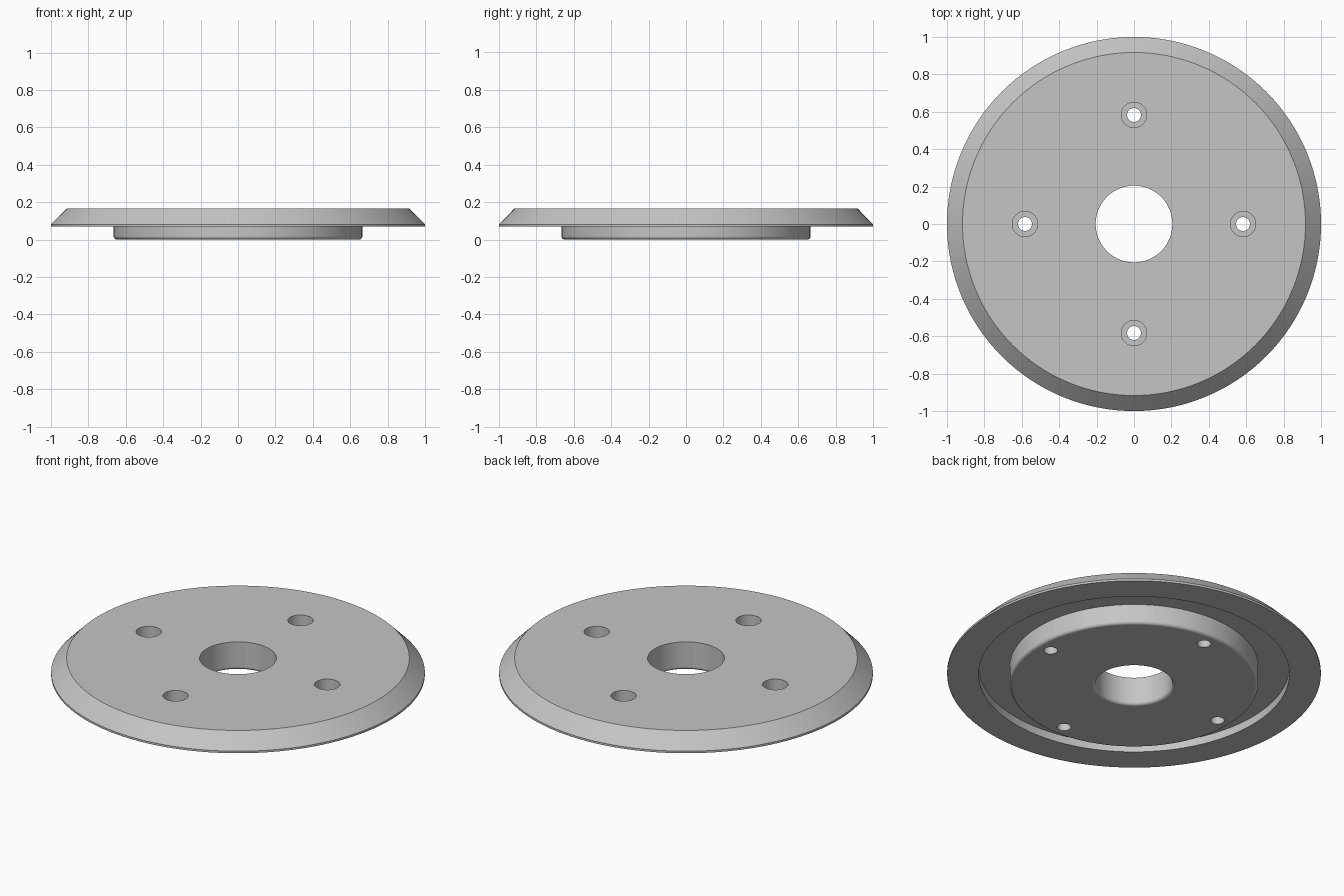
import bpy
import bmesh
from math import pi, sin, cos

cube = bpy.data.objects.get("Cube")
if cube:
    bpy.data.objects.remove(cube, do_unlink=True)

grey = bpy.data.materials.new("plain grey")
grey.use_nodes = True
colour = (0.56, 0.56, 0.56, 1)
grey.diffuse_color = colour
grey.node_tree.nodes["Principled BSDF"].inputs["Base Color"].default_value = colour


def lathe(name, profile, steps, closed=True):
    """Turn a profile of (radius, height) points around the z axis."""
    bm = bmesh.new()
    verts = [bm.verts.new((r, 0, z)) for r, z in profile]
    edges = [bm.edges.new(pair) for pair in zip(verts, verts[1:])]
    if closed:
        edges.append(bm.edges.new((verts[-1], verts[0])))
    bmesh.ops.spin(bm, geom=verts + edges, cent=(0, 0, 0), axis=(0, 0, 1),
                   angle=2 * pi, steps=steps)
    bmesh.ops.remove_doubles(bm, verts=bm.verts, dist=0.0001)
    bmesh.ops.recalc_face_normals(bm, faces=bm.faces)
    mesh = bpy.data.meshes.new(name)
    bm.to_mesh(mesh)
    bm.free()
    mesh.materials.append(grey)
    obj = bpy.data.objects.new(name, mesh)
    bpy.context.collection.objects.link(obj)
    return obj


def fillet(r, z, size, start, steps=6):
    """Quarter circle of profile points, starting at the given angle."""
    angles = [start + pi / 2 * i / steps for i in range(steps + 1)]
    return [(r + size * cos(a), z + size * sin(a)) for a in angles]


# Flange with bevelled rim, underside groove, raised boss and centre bore
top = 0.166
lip = 0.07
groove = 0.117
bore = 0.205
boss = 0.665
soft = 0.018
profile = [(bore, top), (0.917, top), (1, 0.082), (1, lip),
           (0.832, lip), (0.832, groove), (boss, groove)]
profile += reversed(fillet(boss - soft, soft, soft, -pi / 2))
profile += reversed(fillet(bore + soft, soft, soft, pi))
flange = lathe("flange_plate", profile, 128)

# Four counterbored screw holes
hole_profile = [(0, -0.1), (0.037, -0.1), (0.037, 0.075),
                (0.068, 0.075), (0.068, 0.3), (0, 0.3)]
cutters = []
for i in range(4):
    cutter = lathe("screw_hole_cutter", hole_profile, 40, closed=False)
    cutter.location = (0.583 * cos(i * pi / 2), 0.583 * sin(i * pi / 2), 0)
    cutter.hide_render = True
    cutters.append(cutter)
    mod = flange.modifiers.new("screw hole", 'BOOLEAN')
    mod.operation = 'DIFFERENCE'
    mod.solver = 'EXACT'
    mod.object = cutter

bpy.ops.object.select_all(action='DESELECT')
flange.select_set(True)
bpy.context.view_layer.objects.active = flange
for mod in list(flange.modifiers):
    bpy.ops.object.modifier_apply(modifier=mod.name)
for cutter in cutters:
    bpy.data.objects.remove(cutter, do_unlink=True)

# Smooth turned surfaces with crisp edges
bpy.ops.object.shade_smooth_by_angle(angle=pi / 6)
weighted = flange.modifiers.new("clean flats", 'WEIGHTED_NORMAL')
weighted.keep_sharp = True
